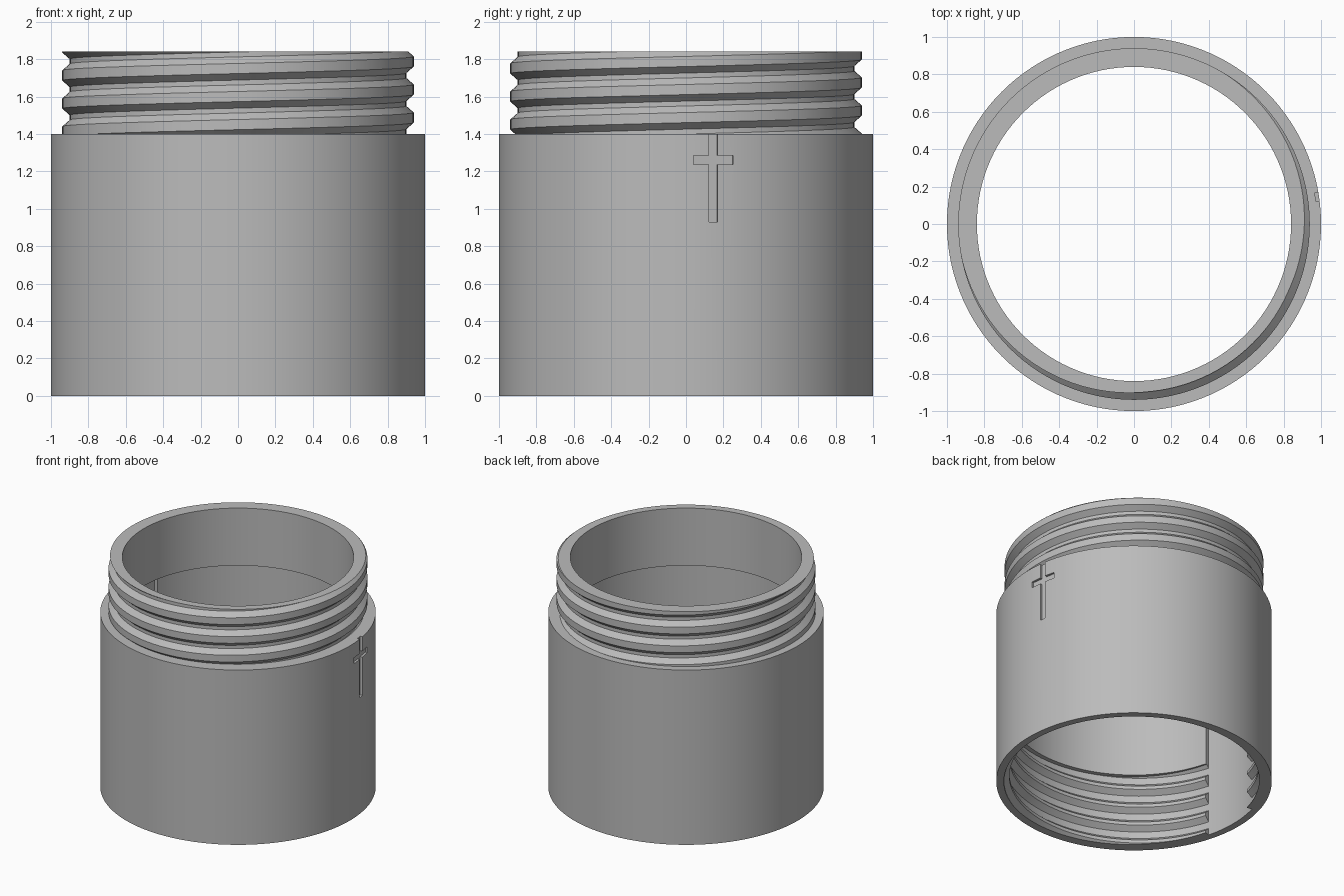
import bpy, bmesh, math
from mathutils import Matrix

if "Cube" in bpy.data.objects:
    bpy.data.objects.remove(bpy.data.objects["Cube"])

SEG = 120                      # sides of the tube
PITCH = 0.15                   # thread rise per turn
ROOT, CREST = 0.90, 0.94       # male thread radii
HALF_CREST, SLOPE = 0.027, 0.035
RECESS = (165, 195)            # angular span of the slot in the inner wall
WALL, SLOT = 0.91, 0.945       # inner wall and slot radii

grey = bpy.data.materials.new("grey_plastic")
grey.diffuse_color = (0.50, 0.50, 0.50, 1)
grey.use_nodes = True
grey.node_tree.nodes["Principled BSDF"].inputs["Base Color"].default_value = grey.diffuse_color


def thread_radius(z, centre):
    """Trapezoid thread profile at height z."""
    d = abs((z - centre + PITCH / 2) % PITCH - PITCH / 2)
    t = min(max((d - HALF_CREST) / SLOPE, 0), 1)
    return CREST + (ROOT - CREST) * t


def thread(deg, z0, z1, phase, turns, gap):
    """Profile points of a helical thread, clipped to z0..z1."""
    centre = phase + PITCH * deg / 360
    pts = []
    for k in range(-2, turns + 1):
        for off in (-HALF_CREST - SLOPE, -HALF_CREST, HALF_CREST, HALF_CREST + SLOPE):
            z = min(max(centre + k * PITCH + off, z0), z1)
            pts.append((thread_radius(z, centre) + gap, z))
    # constant end points keep every column closed
    return ([(thread_radius(z0, centre) + gap, z0)] + pts
            + [(thread_radius(z1, centre) + gap, z1)])


def section(deg, slotted):
    """Closed wall cross-section at one angle."""
    male = thread(deg, 1.40, 1.84, 1.3375, 5, 0)
    female = thread(deg, 0.0, 0.58, 0.0, 5, 0.005)[::-1]
    inner = [(WALL, 1.38), (WALL, 0.58)] + female
    if slotted:
        inner = [(max(r, SLOT), z) for r, z in inner]
    return [(1, 0), (1, 1.40)] + male + [(0.84, 1.84), (0.84, 1.38)] + inner


# Threaded tube, swept column by column; slot edges get two columns
columns = []
for i in range(SEG + 1):
    deg = 360 * i / SEG
    inside = RECESS[0] <= deg <= RECESS[1]
    if deg == RECESS[0]:
        columns.append((deg, False))
    columns.append((deg, inside))
    if deg == RECESS[1]:
        columns.append((deg, False))

bm = bmesh.new()
rings = []
for deg, slotted in columns:
    a = math.radians(deg)
    rings.append([bm.verts.new((r * math.cos(a), r * math.sin(a), z))
                  for r, z in section(deg, slotted)])
for a, b in zip(rings, rings[1:]):
    n = len(a)
    for j in range(n):
        k = (j + 1) % n
        bm.faces.new((a[j], b[j], b[k], a[k]))
bmesh.ops.remove_doubles(bm, verts=bm.verts, dist=1e-5)
bmesh.ops.dissolve_degenerate(bm, edges=bm.edges, dist=1e-5)
bmesh.ops.recalc_face_normals(bm, faces=bm.faces)
mesh = bpy.data.meshes.new("threaded_tube")
bm.to_mesh(mesh)
bm.free()
mesh.materials.append(grey)
tube = bpy.data.objects.new("threaded_tube", mesh)
bpy.context.collection.objects.link(tube)


# Cross-shaped engraving on the right side
def engrave(name, width, z0, z1):
    m = bpy.data.meshes.new(name)
    c = bmesh.new()
    bmesh.ops.create_cube(c, size=1, matrix=Matrix.Rotation(math.radians(8.45), 4, 'Z')
                          @ Matrix.Translation((1.03, 0, (z0 + z1) / 2))
                          @ Matrix.Diagonal((0.10, width, z1 - z0, 1)))
    c.to_mesh(m)
    c.free()
    m.materials.append(grey)
    cutter = bpy.data.objects.new(name, m)
    bpy.context.collection.objects.link(cutter)
    cutter.hide_render = True
    cutter.hide_set(True)
    mod = tube.modifiers.new(name, 'BOOLEAN')
    mod.operation, mod.solver, mod.object = 'DIFFERENCE', 'EXACT', cutter


engrave("upright_cutter", 0.046, 0.93, 1.45)
engrave("crossbar_cutter", 0.213, 1.237, 1.284)

# Smooth walls with crisp thread edges
bpy.context.view_layer.objects.active = tube
tube.select_set(True)
for mod in list(tube.modifiers):
    bpy.ops.object.modifier_apply(modifier=mod.name)
bpy.ops.object.shade_smooth_by_angle(angle=math.radians(20))
